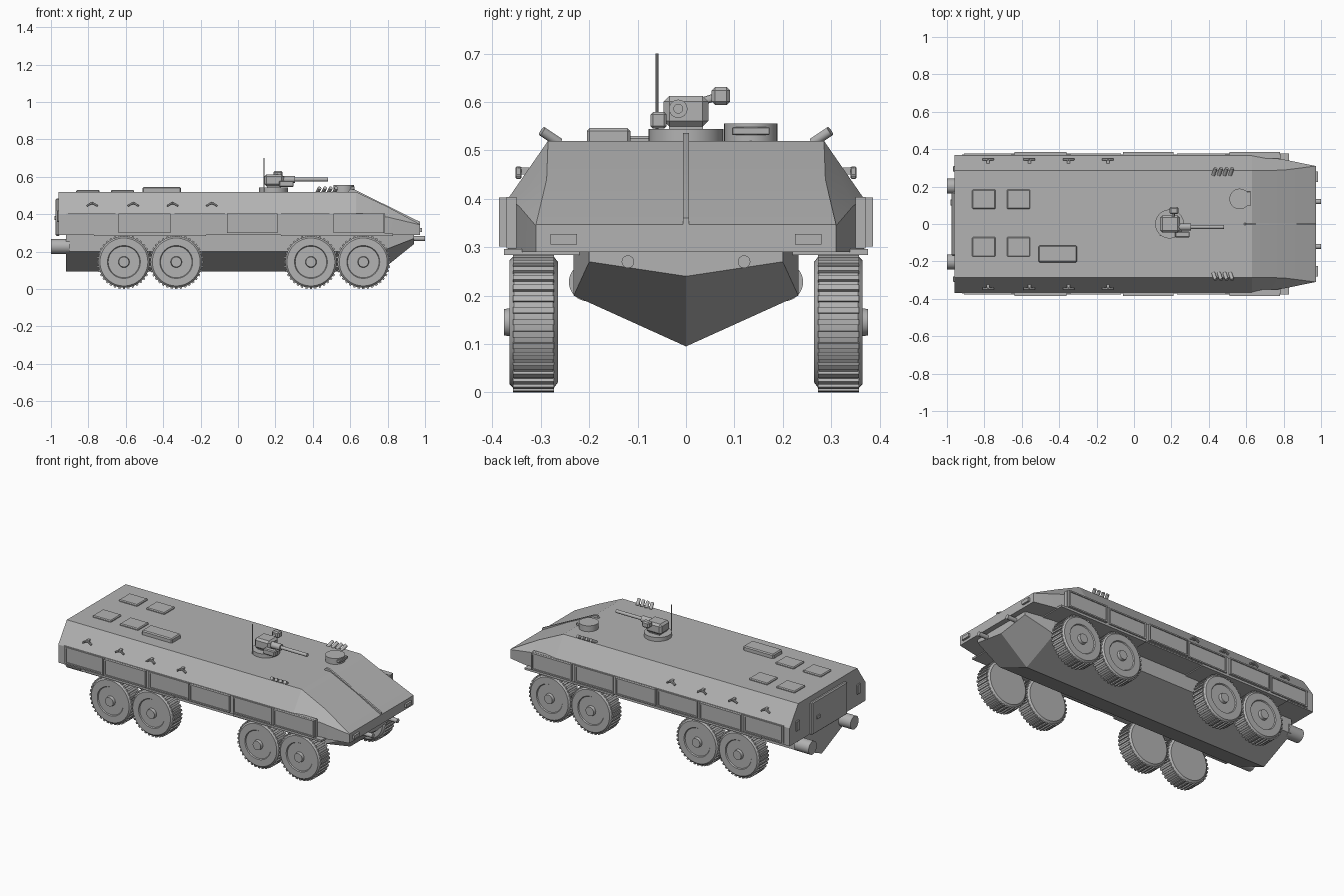
import bpy, bmesh, math
from mathutils import Vector, Matrix

cube = bpy.data.objects.get("Cube")
if cube:
    bpy.data.objects.remove(cube)

GREY = (0.45, 0.45, 0.45, 1)
paint = bpy.data.materials.new("matte_grey")
paint.use_nodes = True
paint.diffuse_color = GREY
paint.node_tree.nodes["Principled BSDF"].inputs["Base Color"].default_value = GREY


def finish(name, bm, angle=30):
    """Turn a bmesh into a named, painted object with sharp edges kept."""
    bmesh.ops.recalc_face_normals(bm, faces=bm.faces)
    mesh = bpy.data.meshes.new(name)
    bm.to_mesh(mesh)
    bm.free()
    mesh.materials.append(paint)
    obj = bpy.data.objects.new(name, mesh)
    bpy.context.collection.objects.link(obj)
    bpy.ops.object.select_all(action='DESELECT')
    obj.select_set(True)
    bpy.context.view_layer.objects.active = obj
    bpy.ops.object.shade_smooth_by_angle(angle=math.radians(angle))
    return obj


def box(name, x, y, z, bevel=0.0, turn=None):
    """Box from (min, max) ranges, optionally bevelled and turned about its centre."""
    bm = bmesh.new()
    bmesh.ops.create_cube(bm, size=1)
    size = [abs(r[1] - r[0]) for r in (x, y, z)]
    bmesh.ops.scale(bm, vec=size, verts=bm.verts)
    if bevel:
        bmesh.ops.bevel(bm, geom=bm.edges[:], offset=bevel, segments=1, affect='EDGES')
    if turn:
        bmesh.ops.rotate(bm, matrix=turn, verts=bm.verts)
    bmesh.ops.translate(bm, vec=[sum(r) / 2 for r in (x, y, z)], verts=bm.verts)
    return finish(name, bm)


def rod(name, a, b, r, sides=24):
    """Cylinder between two points."""
    a, b = Vector(a), Vector(b)
    bm = bmesh.new()
    bmesh.ops.create_cone(bm, cap_ends=True, segments=sides, radius1=r, radius2=r,
                          depth=(b - a).length)
    spin = Vector((0, 0, 1)).rotation_difference(b - a).to_matrix()
    bmesh.ops.rotate(bm, matrix=spin, verts=bm.verts)
    bmesh.ops.translate(bm, vec=(a + b) / 2, verts=bm.verts)
    return finish(name, bm)


def loft(name, sections):
    """Bridge half sections (x, [(y, z), ...]), mirrored across the centre plane."""
    bm = bmesh.new()
    rings = []
    for x, half in sections:
        pts = half + [(-y, z) for y, z in reversed(half) if y > 0]
        rings.append([bm.verts.new((x, y, z)) for y, z in pts])
    n = len(rings[0])
    for a, b in zip(rings, rings[1:]):
        for i in range(n):
            j = (i + 1) % n
            bm.faces.new((a[i], a[j], b[j], b[i]))
    bm.faces.new(rings[0])
    bm.faces.new(rings[-1])
    bmesh.ops.remove_doubles(bm, verts=bm.verts, dist=0.0005)
    return finish(name, bm, 10)


# Upper hull with sloped sides and wedge nose
body = [(0.285, 0.52), (0.368, 0.40), (0.368, 0.29)]
loft("upper_hull", [
    (-0.96, body),
    (0.63, body),
    (0.80, [(0.288, 0.44), (0.345, 0.385), (0.345, 0.29)]),
    (0.972, [(0.31, 0.347), (0.31, 0.344), (0.31, 0.29)])])

# Boat-shaped lower hull
keel = [(0, 0.095), (0.232, 0.20), (0.232, 0.295)]
loft("lower_hull", [
    (-0.92, keel),
    (0.76, keel),
    (0.94, [(0, 0.24), (0.20, 0.27), (0.20, 0.295)])])


def wheel(name, x, s):
    """Lathed tyre and rim with raised tread bars."""
    cz = 0.145
    profile = [(0, 0.265), (0.125, 0.265), (0.138, 0.275), (0.138, 0.355), (0.128, 0.365),
               (0.088, 0.365), (0.084, 0.359), (0.03, 0.359), (0.027, 0.376), (0, 0.376)]
    bm = bmesh.new()
    verts = [bm.verts.new((r, y * s, 0)) for r, y in profile]
    edges = [bm.edges.new(p) for p in zip(verts, verts[1:])]
    bmesh.ops.spin(bm, geom=verts + edges, cent=(0, 0, 0), axis=(0, 1, 0),
                   angle=math.tau, steps=48, use_merge=False)
    bmesh.ops.remove_doubles(bm, verts=bm.verts, dist=0.0002)
    bars = 36
    for i in range(bars):
        place = (Matrix.Rotation(math.tau * i / bars, 4, 'Y')
                 @ Matrix.Translation((0.139, 0.315 * s, 0))
                 @ Matrix.Diagonal((0.012, 0.084, 0.012, 1)))
        bmesh.ops.create_cube(bm, size=1, matrix=place)
    bmesh.ops.translate(bm, vec=(x, 0, cz), verts=bm.verts)
    finish(name, bm)


panels = [(-0.91, -0.655), (-0.64, -0.36), (-0.34, -0.07),
          (-0.06, 0.21), (0.23, 0.49), (0.51, 0.78)]

for side, s in (("left", 1), ("right", -1)):
    # Running gear and fenders
    for i, x in enumerate((0.67, 0.39, -0.33, -0.61)):
        wheel(f"{side}_wheel_{i + 1}", x, s)
    for end, span in (("front", (0.23, 0.83)), ("rear", (-0.77, -0.17))):
        box(f"{side}_{end}_fender", span, (0.22 * s, 0.376 * s), (0.284, 0.296))

    # Belt of framed side panels, every second one standing proud
    box(f"{side}_belt", (-0.92, 0.785), (0.35 * s, 0.371 * s), (0.297, 0.404))
    for i, (a, b) in enumerate(panels):
        out = 0.386 if i % 2 else 0.378
        box(f"{side}_panel_{i + 1}", (a, b), (0.36 * s, (out - 0.006) * s), (0.308, 0.40))
        for z in (0.305, 0.399):
            box(f"{side}_panel_rail", (a, b), (0.36 * s, out * s), (z - 0.004, z + 0.004))
        for x in (a + 0.004, b - 0.004):
            box(f"{side}_panel_post", (x - 0.004, x + 0.004), (0.36 * s, out * s), (0.305, 0.399))

    # Bent grab handles on the upper slope
    for x in (-0.78, -0.56, -0.35, -0.14):
        for d in (-1, 1):
            box(f"{side}_handle", (x + d * 0.014 - 0.018, x + d * 0.014 + 0.018),
                (0.340 * s, 0.352 * s), (0.449, 0.459), 0.002,
                Matrix.Rotation(d * 0.55, 3, 'Y'))
        box(f"{side}_handle_stub", (x - 0.008, x + 0.008), (0.32 * s, 0.348 * s), (0.45, 0.465))

    # Smoke tubes
    for x in (0.43, 0.46, 0.49, 0.52):
        rod(f"{side}_smoke_tube", (x - 0.006, 0.262 * s, 0.516),
            (x + 0.006, 0.298 * s, 0.54), 0.010, 16)

    # Nose lights, tow pins, rear lights and water jets
    box(f"{side}_headlight", (0.96, 0.984), (0.225 * s, 0.28 * s), (0.306, 0.327))
    rod(f"{side}_tow_pin", (0.90, 0.12 * s, 0.27), (1.0, 0.12 * s, 0.27), 0.013)
    box(f"{side}_rear_light", (-0.968, -0.95), (0.28 * s, 0.31 * s), (0.36, 0.42), 0.003)
    rod(f"{side}_water_jet", (-1.0, 0.202 * s, 0.228), (-0.90, 0.202 * s, 0.228), 0.040, 32)

# Rear door and its handle
box("rear_door", (-0.975, -0.95), (-0.17, 0.17), (0.285, 0.485), 0.006)
box("rear_door_handle", (-0.982, -0.97), (0.10, 0.13), (0.37, 0.39), 0.002)

# Roof hatches
for x in ((-0.865, -0.74), (-0.68, -0.555)):
    for y in ((-0.175, -0.07), (0.08, 0.185)):
        box("roof_hatch", x, y, (0.51, 0.53), 0.005)
box("roof_locker", (-0.51, -0.305), (-0.205, -0.115), (0.51, 0.546), 0.006)

# Fin along the glacis
bm = bmesh.new()
fin = [bm.verts.new((x, -0.006, z)) for x, z in
       ((0.58, 0.51), (0.60, 0.536), (0.625, 0.531), (0.972, 0.360), (0.972, 0.342))]
face = bm.faces.new(fin)
made = bmesh.ops.extrude_face_region(bm, geom=[face])["geom"]
bmesh.ops.translate(bm, vec=(0, 0.012, 0),
                    verts=[v for v in made if isinstance(v, bmesh.types.BMVert)])
finish("glacis_fin", bm)

# Driver's cupola with vision block
rod("cupola", (0.565, 0.134, 0.50), (0.565, 0.134, 0.556), 0.055, 32)
box("cupola_window", (0.60, 0.624), (0.095, 0.173), (0.532, 0.548), 0.002)

# Remote gun mount
rod("turret_ring", (0.19, 0, 0.50), (0.19, 0, 0.544), 0.077, 40)
box("gun_housing", (0.14, 0.245), (-0.046, 0.046), (0.549, 0.613), 0.012)
box("gun_pedestal", (0.155, 0.23), (-0.035, 0.035), (0.54, 0.555))
rod("gun_sleeve", (0.22, -0.016, 0.586), (0.305, -0.016, 0.586), 0.019)
rod("gun_barrel", (0.30, -0.016, 0.586), (0.482, -0.016, 0.586), 0.010)
box("ammo_box", (0.22, 0.298), (-0.073, -0.04), (0.545, 0.579), 0.005)
box("gun_sight", (0.19, 0.238), (0.053, 0.091), (0.594, 0.631), 0.007)
rod("sight_arm", (0.21, 0.03, 0.60), (0.21, 0.06, 0.61), 0.008, 12)
rod("antenna", (0.14, -0.06, 0.52), (0.14, -0.06, 0.70), 0.003, 10)
